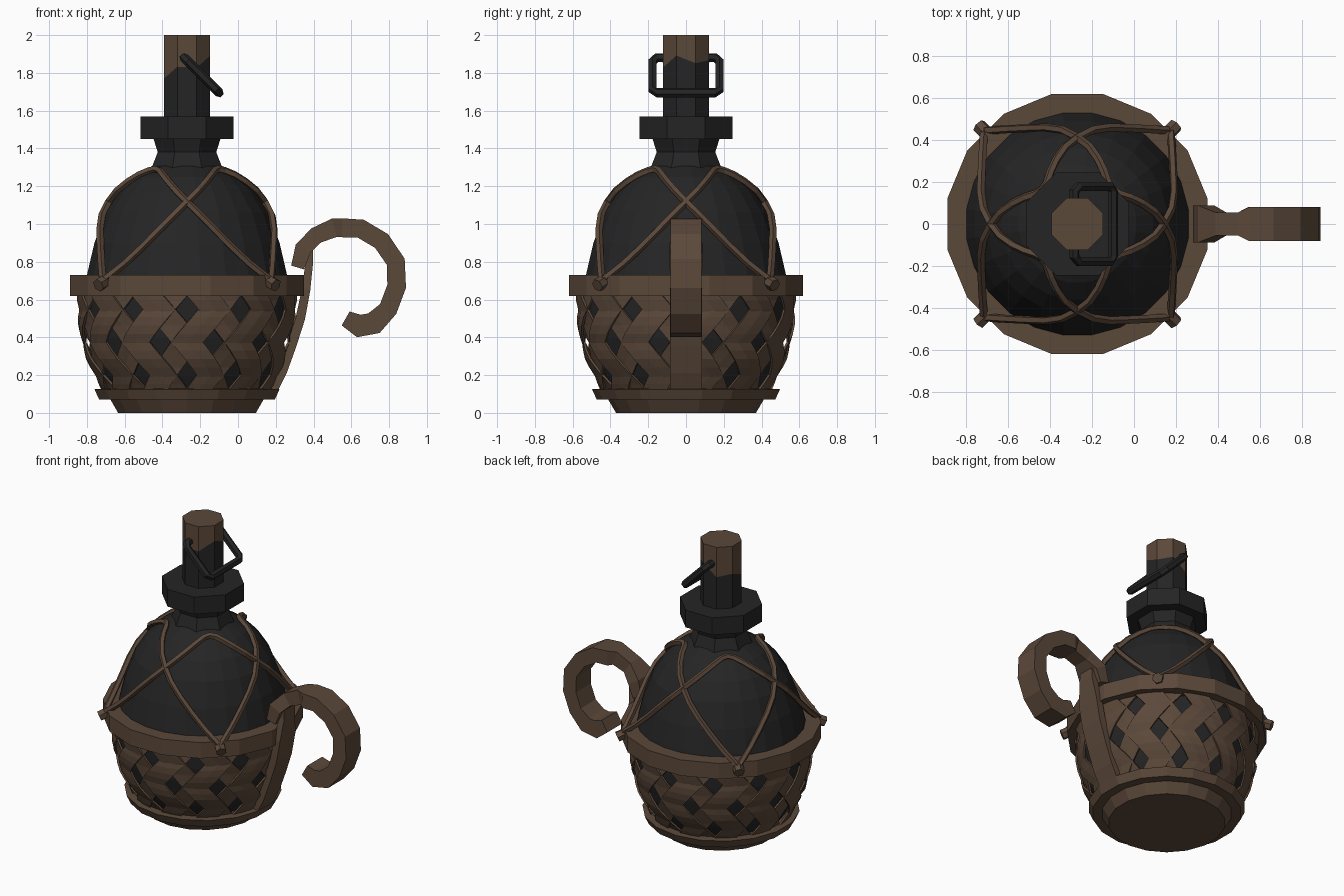
import bpy, bmesh, math
from mathutils import Vector

if "Cube" in bpy.data.objects:
    bpy.data.objects.remove(bpy.data.objects["Cube"])

CX = -0.27          # bottle axis
PI = math.pi


def material(name, c):
    m = bpy.data.materials.new(name)
    m.diffuse_color = (*c, 1)
    m.use_nodes = True
    m.node_tree.nodes["Principled BSDF"].inputs["Base Color"].default_value = m.diffuse_color
    return m


BROWN = material("leather_brown", (0.105, 0.065, 0.042))
DARK = material("charcoal", (0.018, 0.018, 0.018))


def make(name, verts, faces, *mats):
    me = bpy.data.meshes.new(name)
    me.from_pydata([tuple(v) for v in verts], [], faces)
    for m in mats:
        me.materials.append(m)
    bm = bmesh.new()
    bm.from_mesh(me)
    bmesh.ops.recalc_face_normals(bm, faces=bm.faces)
    bm.to_mesh(me)
    bm.free()
    ob = bpy.data.objects.new(name, me)
    bpy.context.collection.objects.link(ob)
    return ob


def skin(name, rings, *mats, caps=True):
    """Join equal closed rings of points into a tube."""
    n = len(rings[0])
    verts = [p for r in rings for p in r]
    faces = [(i * n + j, i * n + (j + 1) % n, (i + 1) * n + (j + 1) % n, (i + 1) * n + j)
             for i in range(len(rings) - 1) for j in range(n)]
    if caps:
        faces += [tuple(range(n)), tuple(range(len(verts) - n, len(verts)))]
    return make(name, verts, faces, *mats)


def polar(a, r, z):
    return Vector((CX + r * math.cos(a), r * math.sin(a), z))


def lathe(name, profile, n, *mats):
    """Revolve (flat-to-flat radius, z) points with n flat sides."""
    k = 1 / math.cos(PI / n)
    return skin(name, [[polar((j + .5) * 2 * PI / n, r * k, z) for j in range(n)]
                       for r, z in profile], *mats)


def tube(name, pts, rad, n, mat):
    pts = [Vector(p) for p in pts]
    rings, side = [], None
    for i, p in enumerate(pts):
        t = (pts[min(i + 1, len(pts) - 1)] - pts[max(i - 1, 0)]).normalized()
        if side is None:
            side = t.orthogonal()
        side = (side - t * side.dot(t)).normalized()
        up = t.cross(side)
        rings.append([p + rad * (side * math.cos(j * 2 * PI / n) + up * math.sin(j * 2 * PI / n))
                      for j in range(n)])
    return skin(name, rings, mat)


def strap(name, path, mat):
    """Rectangular strip; path rows are x, z, half width in y, thickness."""
    rings = []
    for i, (x, z, w, th) in enumerate(path):
        a, b = path[max(i - 1, 0)], path[min(i + 1, len(path) - 1)]
        n = Vector((-(b[1] - a[1]), 0, b[0] - a[0])).normalized() * th / 2
        c = Vector((x, 0, z))
        y = Vector((0, w, 0))
        rings.append([c + n - y, c + n + y, c - n + y, c - n - y])
    return skin(name, rings, mat)


def lerp(table, z):
    for (r0, z0), (r1, z1) in zip(table, table[1:]):
        if z <= z1:
            return r0 + (r1 - r0) * (z - z0) / (z1 - z0)
    return table[-1][0]


# Glass body
UPPER = [(.54, .68), (.525, .75), (.49, .9), (.43, 1.06), (.36, 1.17), (.28, 1.25), (.18, 1.31)]
BASKET = [(.43, .1), (.485, .2), (.53, .3), (.556, .4), (.57, .5), (.575, .65)]
body = lathe("bottle_body", [(r - .035, z) for r, z in BASKET] + UPPER, 24, DARK)

# Neck and collar
lathe("neck", [(.19, 1.29), (.155, 1.38), (.18, 1.46)], 8, DARK)
lathe("collar", [(.245, 1.45), (.245, 1.57)], 8, DARK)

# Stopper: dark shaft with a brown top, the edge between slanting and ragged
k = 1 / math.cos(PI / 8)
rings = []
for lev in range(4):
    ring = []
    for j in range(8):
        a = (j + .5) * PI / 4
        cut = 1.83 + .045 * math.cos(a) + (.02 if j % 2 else -.02)
        ring.append(polar(a, .123 * k, (1.56, cut, 1.94, 2.0)[lev]))
    rings.append(ring)
stopper = skin("stopper", rings, DARK, BROWN)
for p in stopper.data.polygons:
    p.material_index = int(p.center.z > 1.82)

# Wire bail hanging from the stopper
bail = [(-.285, -.1, 1.88), (-.285, -.155, 1.88), (-.265, -.178, 1.86), (-.115, -.178, 1.71),
        (-.1, -.155, 1.695)]
tube("wire_bail", bail + [(x, -y, z) for x, y, z in reversed(bail)], .025, 6, DARK)

# Foot and rim band
lathe("foot", [(.365, 0), (.405, .07), (.465, .07), (.49, .125), (.42, .13)], 18, BROWN)
lathe("rim_band", [(.54, .62), (.62, .62), (.62, .73), (.535, .73)], 16, BROWN)

# Woven basket: ribbons in two directions passing over and under
N, SHIFT, HALF, STEPS = 12, .8, .155, 12
gap = 2 * PI / N
for d in (1, -1):
    verts, faces = [], []
    for s in range(N):
        base = len(verts)
        for i in range(STEPS + 1):
            t = i / STEPS
            z = .11 + .53 * t
            r = lerp(BASKET, z) - .004 + d * .009 * math.cos(PI * 2 * SHIFT * t / gap)
            for c in (-1, 0, 1):
                verts.append(polar(s * gap + d * SHIFT * (t - .5) + c * HALF, r, z))
        for i in range(STEPS):
            for c in range(2):
                q = base + i * 3 + c
                faces.append((q, q + 1, q + 4, q + 3))
    ob = make("woven_ribbons_" + ("right" if d > 0 else "left"), verts, faces, BROWN)
    mod = ob.modifiers.new("thickness", "SOLIDIFY")
    mod.thickness = .012
    mod.offset = 0

# Rope net: four ropes, each rising from a corner over the shoulder to the opposite corner
for q in range(4):
    start = PI / 4 + q * PI / 2
    pts = []
    for i in range(21):
        f = i / 20
        z = .70 + .59 * math.sin(f * PI)
        r = lerp(UPPER, z) + .02
        if i in (0, 20):
            r = .63
        elif i in (1, 19):
            r += .025
        pts.append(polar(start + f * PI, r, z))
    tube("net_rope_%d" % (q + 1), pts, .02, 5, BROWN)
    # knot where the ropes meet the band
    tube("rope_knot_%d" % (q + 1), [polar(start, .60, .70), polar(start, .63, .69),
                                    polar(start, .665, .675)], .035, 6, BROWN)

# Handle: strap up the side, then a curled grip
strap("handle_strap", [(.17, .09, .085, .05), (.235, .22, .085, .05), (.285, .36, .085, .05),
                       (.33, .5, .085, .05), (.36, .65, .085, .045), (.378, .8, .06, .04),
                       (.375, .92, .055, .04)], BROWN)
strap("handle_curl", [(.315, .77, .088, .07), (.345, .87, .088, .09), (.415, .94, .055, .09),
                      (.51, .98, .055, .1), (.55, .98, .082, .1), (.65, .975, .082, .1),
                      (.76, .91, .082, .1), (.835, .8, .082, .1), (.84, .67, .082, .1),
                      (.795, .55, .082, .1), (.72, .475, .082, .12), (.64, .46, .082, .12),
                      (.57, .5, .082, .085)], BROWN)
